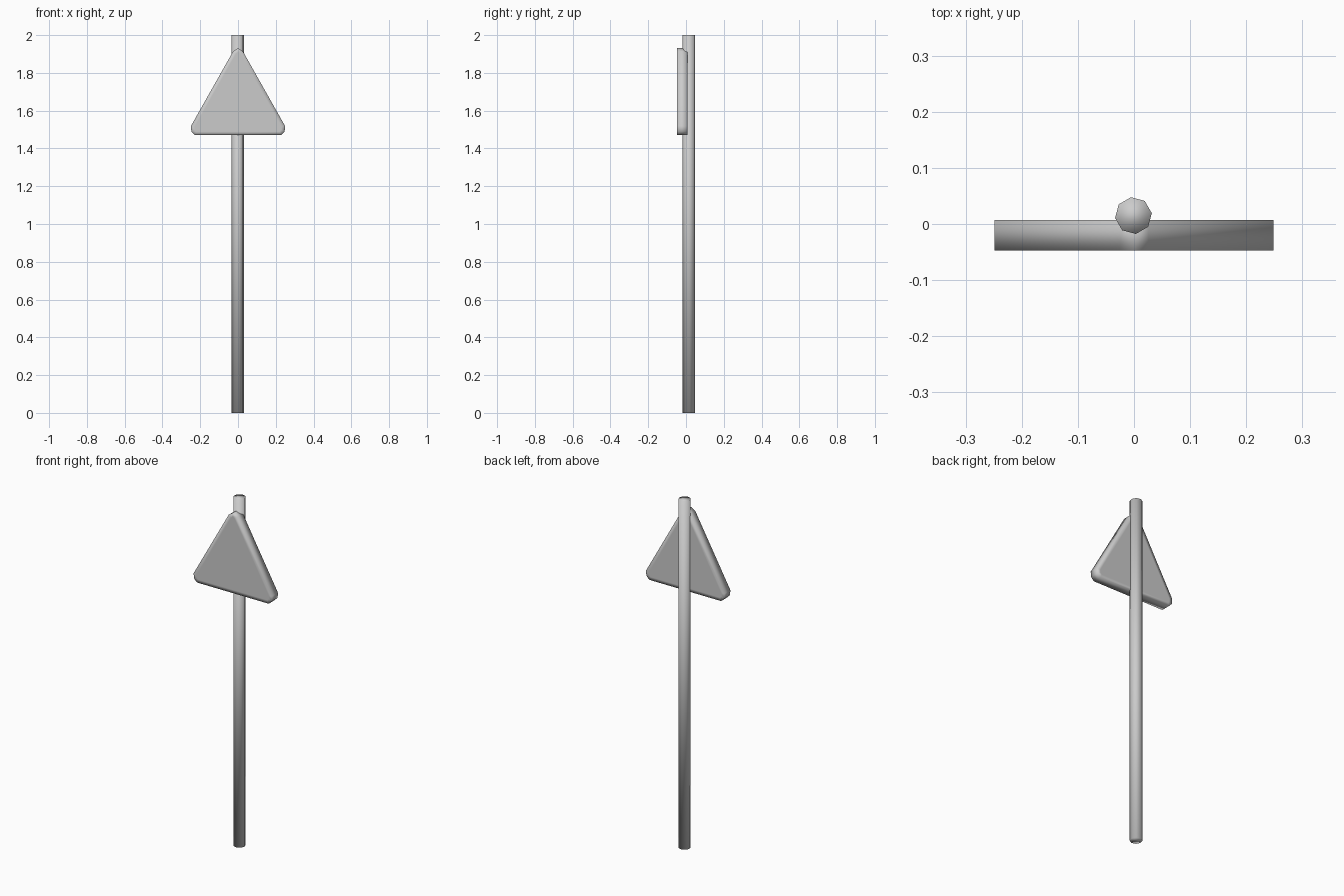
import bpy, bmesh, math

if "Cube" in bpy.data.objects:
    bpy.data.objects.remove(bpy.data.objects["Cube"])


def smooth(obj):
    for p in obj.data.polygons:
        p.use_smooth = True


# Pole: eight-sided smooth-shaded post
bpy.ops.mesh.primitive_cylinder_add(vertices=8, radius=0.033, depth=2,
                                    location=(-0.001, 0.015, 1),
                                    rotation=(0, 0, math.radians(7.5)))
pole = bpy.context.object
pole.name = "pole"
smooth(pole)

# Sign plate: rounded triangle outline, right half mirrored to the left
half = [(0.026, 1.914), (0.249, 1.519), (0.247, 1.490), (0.228, 1.471)]
outline = [(0, 1.931)] + half + [(-x, z) for x, z in reversed(half)]
FRONT, BACK = -0.047, 0.007

bm = bmesh.new()
front = [bm.verts.new((x, FRONT, z)) for x, z in outline]
back = [bm.verts.new((x, BACK, z)) for x, z in outline]
faces = [bm.faces.new(front), bm.faces.new(back[::-1])]
n = len(outline)
for i in range(n):
    j = (i + 1) % n
    bm.faces.new((front[i], back[i], back[j], front[j]))
bmesh.ops.recalc_face_normals(bm, faces=bm.faces)

# Flat border loop on both sides keeps the soft shading near the rim
bmesh.ops.inset_individual(bm, faces=faces, thickness=0.02, depth=0)

mesh = bpy.data.meshes.new("sign_plate")
bm.to_mesh(mesh)
bm.free()
plate = bpy.data.objects.new("sign_plate", mesh)
bpy.context.collection.objects.link(plate)
smooth(plate)
